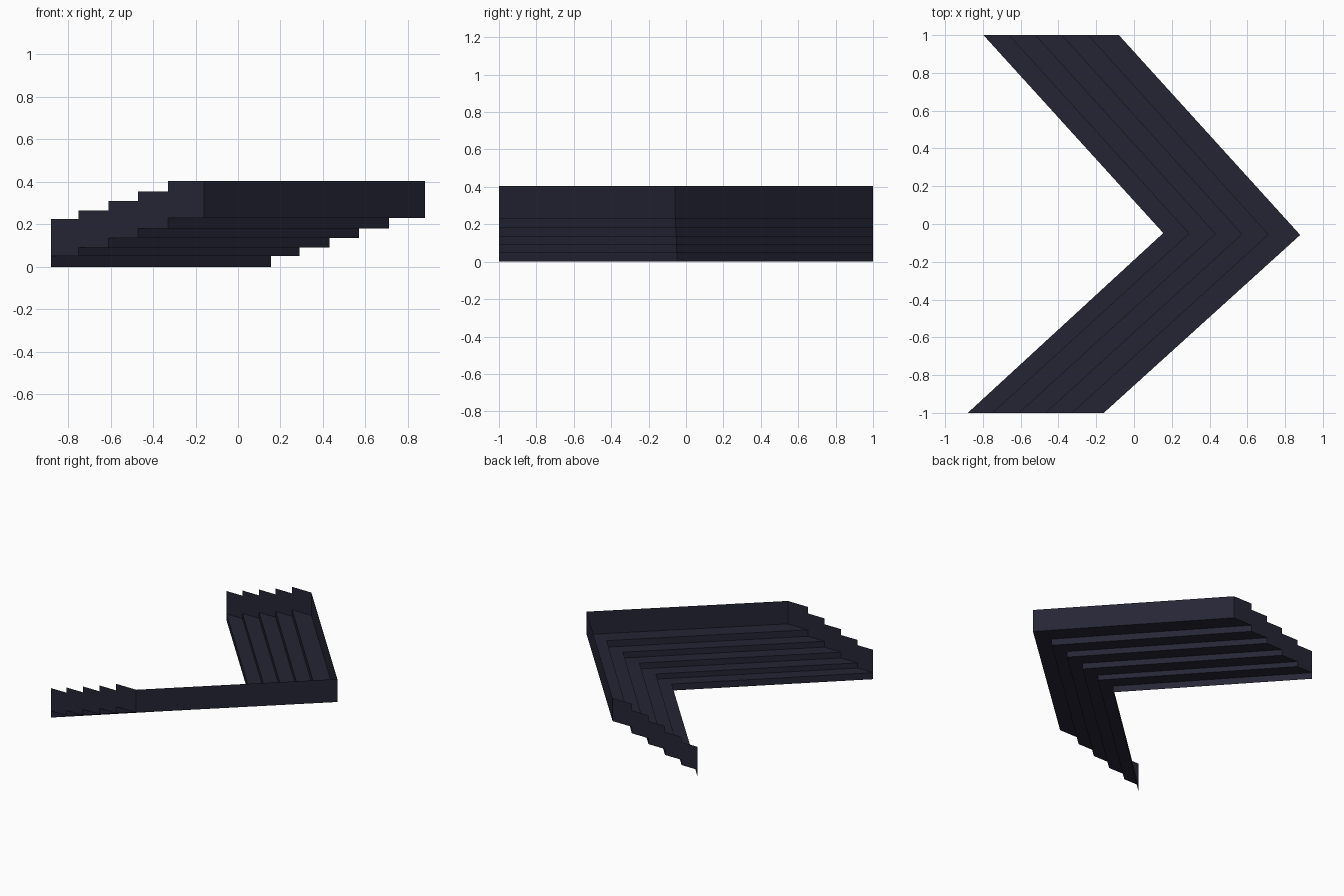
import bpy

if "Cube" in bpy.data.objects:
    bpy.data.objects.remove(bpy.data.objects["Cube"])

# one dark navy material for the whole stand
mat = bpy.data.materials.new("dark navy")
mat.diffuse_color = (0.0185, 0.0185, 0.036, 1)
mat.use_nodes = True
mat.node_tree.nodes["Principled BSDF"].inputs["Base Color"].default_value = mat.diffuse_color

# chevron lines, inner to outer: x at the y=-1 end, at the bend, at the y=+1 end
FRONT_X = [-0.88, -0.75, -0.61, -0.47, -0.33, -0.16]
BEND_X = [0.155, 0.29, 0.43, 0.57, 0.71, 0.88]
BACK_X = [-0.797, -0.663, -0.523, -0.383, -0.243, -0.08]
BEND_Y = [-0.048, -0.05, -0.052, -0.054, -0.056, -0.058]
LEVELS = [0.0, 0.05, 0.09, 0.135, 0.18, 0.23]   # floor, then tread heights
WALL_H = 0.175                                   # parapet height above treads


def line(i, z):
    """Chevron line i at height z as three points."""
    return [(FRONT_X[i], -1, z), (BEND_X[i], BEND_Y[i], z), (BACK_X[i], 1, z)]


def sheet(name, quads):
    """Thin sheet object made of separate quads, welded where they meet."""
    index, faces = {}, []
    for q in quads:
        faces.append([index.setdefault(tuple(p), len(index)) for p in q])
    me = bpy.data.meshes.new(name)
    me.from_pydata(list(index), [], faces)
    me.materials.append(mat)
    ob = bpy.data.objects.new(name, me)
    bpy.context.collection.objects.link(ob)
    return ob


def strip(a, b):
    """Quads between two chevron lines."""
    return [(a[k], b[k], b[k + 1], a[k + 1]) for k in range(2)]


# stepped treads and risers
steps = []
for i in range(5):
    lo, hi = LEVELS[i], LEVELS[i + 1]
    steps += strip(line(i, hi), line(i, lo))
    steps += strip(line(i + 1, hi), line(i, hi))
sheet("stepped_seating", steps)

# tall wall behind the top step
sheet("back_wall", strip(line(5, LEVELS[5]), line(5, LEVELS[5] + WALL_H)))

# stepped side walls closing both ends
for name, xs, y in (("front_end_wall", FRONT_X, -1), ("rear_end_wall", BACK_X, 1)):
    quads = []
    for i in range(5):
        z = LEVELS[i + 1]
        q = [(xs[i], y, z), (xs[i + 1], y, z),
             (xs[i + 1], y, z + WALL_H), (xs[i], y, z + WALL_H)]
        quads.append(q if y < 0 else q[::-1])
    sheet(name, quads)
